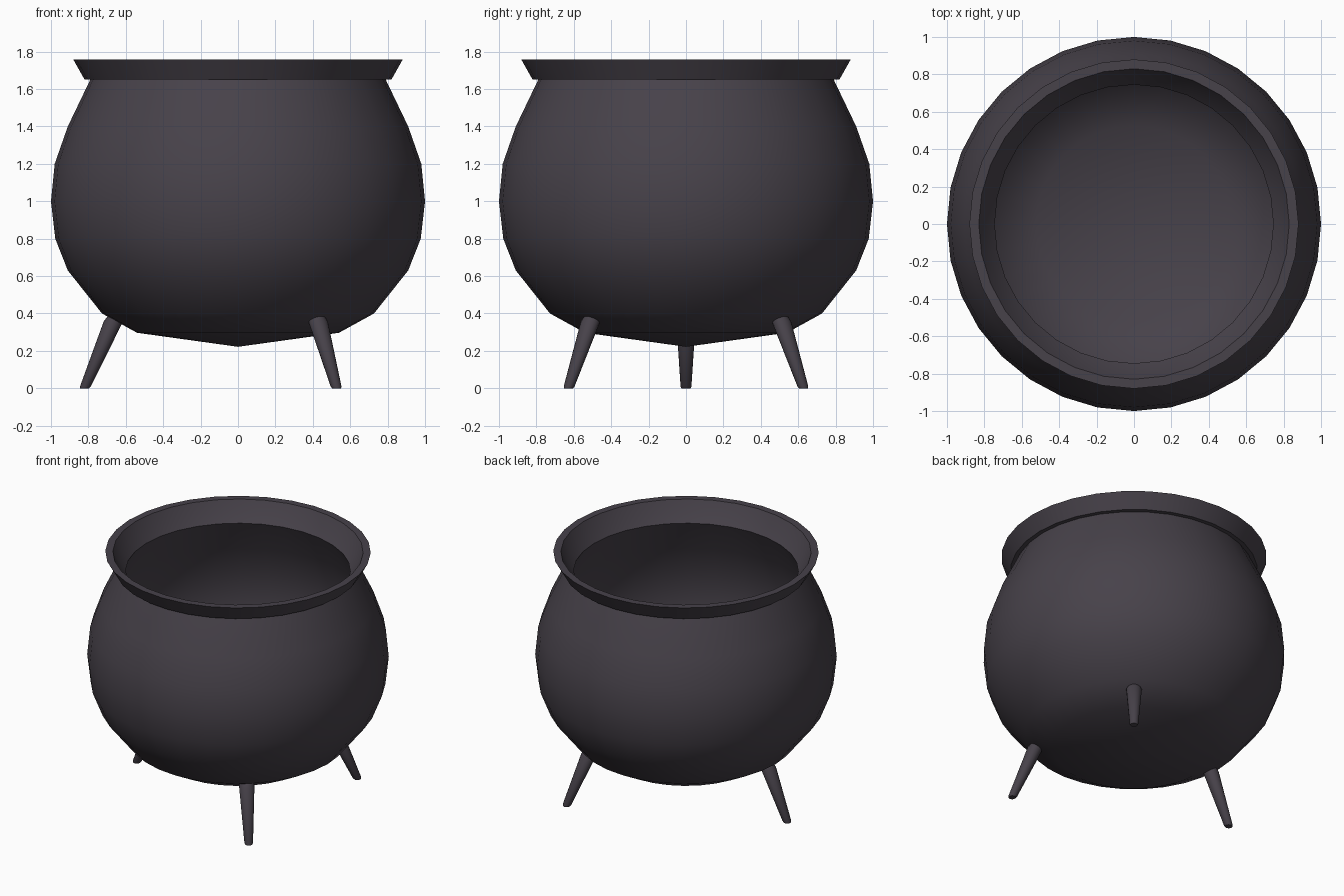
import bpy, bmesh, math
from mathutils import Vector

if "Cube" in bpy.data.objects:
    bpy.data.objects.remove(bpy.data.objects["Cube"])

iron = bpy.data.materials.new("dark iron")
iron.diffuse_color = (0.063, 0.054, 0.068, 1)
iron.use_nodes = True
iron.node_tree.nodes["Principled BSDF"].inputs["Base Color"].default_value = iron.diffuse_color


def finish(name, bm, angle):
    bmesh.ops.remove_doubles(bm, verts=bm.verts, dist=1e-5)
    bmesh.ops.recalc_face_normals(bm, faces=bm.faces)
    mesh = bpy.data.meshes.new(name)
    bm.to_mesh(mesh)
    bm.free()
    mesh.materials.append(iron)
    ob = bpy.data.objects.new(name, mesh)
    bpy.context.collection.objects.link(ob)
    bpy.ops.object.select_all(action='DESELECT')
    ob.select_set(True)
    bpy.context.view_layer.objects.active = ob
    bpy.ops.object.shade_smooth_by_angle(angle=math.radians(angle))
    return ob


def lathe(name, profile, sides=32, angle=40):
    bm = bmesh.new()
    vs = [bm.verts.new((r, 0, z)) for r, z in profile]
    es = [bm.edges.new(p) for p in zip(vs, vs[1:])]
    bmesh.ops.spin(bm, geom=vs + es, axis=(0, 0, 1), cent=(0, 0, 0),
                   angle=math.tau, steps=sides)
    return finish(name, bm, angle)


# Pot: outer wall going up, then inner wall going down
lathe("pot_body", [
    (0, 0.222), (0.54, 0.297), (0.727, 0.40), (0.91, 0.63), (0.977, 0.80),
    (1.0, 1.0), (0.98, 1.2), (0.91, 1.40), (0.79, 1.65), (0.745, 1.62),
    (0.865, 1.38), (0.932, 1.19), (0.952, 1.0), (0.93, 0.81), (0.868, 0.655),
    (0.70, 0.445), (0.525, 0.345), (0, 0.27)])

# Flared rim with a flat lip and a funnel inside
lathe("rim", [
    (0.745, 1.62), (0.78, 1.65), (0.82, 1.65), (0.88, 1.757), (0.83, 1.757),
    (0.79, 1.68), (0.745, 1.62)])

# Three splayed, tapered legs with small bevelled feet
for label, deg in (("left", 180), ("front_right", -50), ("back_right", 50)):
    out = Vector((math.cos(math.radians(deg)), math.sin(math.radians(deg)), 0))
    bm = bmesh.new()
    rings = []
    for z, rad in ((0, 0.024), (0.01, 0.029), (0.36, 0.052), (0.385, 0.042)):
        c = out * (0.82 - 0.43 * z) + Vector((0, 0, z))
        rings.append([bm.verts.new(c + Vector((rad * math.cos(a), rad * math.sin(a), 0)))
                      for a in (math.tau * i / 16 for i in range(16))])
    for lo, hi in zip(rings, rings[1:]):
        for i in range(16):
            j = (i + 1) % 16
            bm.faces.new((lo[i], lo[j], hi[j], hi[i]))
    bm.faces.new(rings[0][::-1])
    bm.faces.new(rings[-1])
    finish(label + "_leg", bm, 35)
